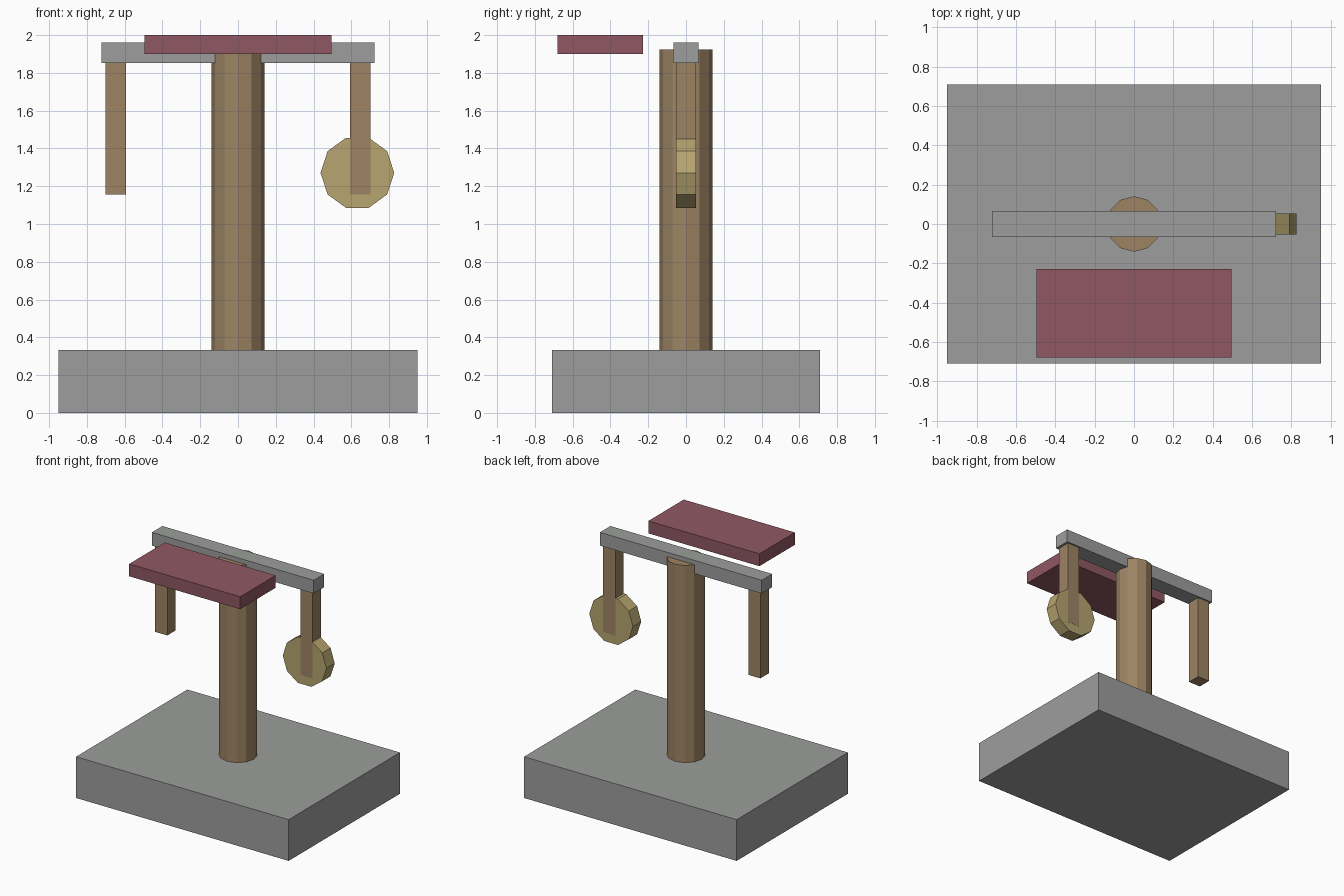
import bpy
import math

if "Cube" in bpy.data.objects:
    bpy.data.objects.remove(bpy.data.objects["Cube"])


def material(name, r, g, b):
    def lin(c):
        c /= 255
        return c / 12.92 if c <= 0.04045 else ((c + 0.055) / 1.055) ** 2.4
    m = bpy.data.materials.new(name)
    m.diffuse_color = (lin(r), lin(g), lin(b), 1)
    m.use_nodes = True
    m.node_tree.nodes["Principled BSDF"].inputs["Base Color"].default_value = m.diffuse_color
    return m


grey = material("stone grey", 156, 158, 156)
wood = material("brown wood", 157, 132, 100)
brass = material("pale brass", 183, 165, 112)
red = material("dull red", 144, 88, 99)


def box(name, mat, x, y, z):
    """Box from (min, max) ranges on each axis."""
    bpy.ops.mesh.primitive_cube_add(size=1, location=[(a + b) / 2 for a, b in (x, y, z)])
    ob = bpy.context.object
    ob.name = name
    ob.scale = [b - a for a, b in (x, y, z)]
    bpy.ops.object.transform_apply(location=False, rotation=False, scale=True)
    ob.data.materials.append(mat)
    return ob


def cylinder(name, mat, sides, radius, depth, location, rotation=(0, 0, 0)):
    bpy.ops.mesh.primitive_cylinder_add(vertices=sides, radius=radius, depth=depth,
                                        location=location, rotation=rotation)
    ob = bpy.context.object
    ob.name = name
    ob.data.materials.append(mat)
    return ob


# Base slab and central post
box("base", grey, (-0.95, 0.95), (-0.71, 0.71), (0, 0.333))
cylinder("post", wood, 12, 0.141, 1.595, (0, 0, 1.1275))

# Crossbeam through the top of the post
box("crossbeam", grey, (-0.723, 0.723), (-0.067, 0.067), (1.853, 1.96))

# Hanging arms at both ends
for side, label in ((-1, "left"), (1, "right")):
    cx = side * 0.648
    box(label + "_arm", wood, (cx - 0.054, cx + 0.054), (-0.054, 0.054), (1.157, 1.87))

# Ten-sided disc on the right arm, points to the sides
disc = cylinder("disc", brass, 10, 0.195, 0.106, (0.632, 0, 1.271))
disc.rotation_euler = (math.pi / 2, math.pi / 2, 0)
bpy.ops.object.transform_apply(location=False, rotation=True, scale=False)
# the primitive's first corner must lie on the x axis
xs = [v.co.x for v in disc.data.vertices]
if max(xs) < 0.19:
    disc.rotation_euler = (0, math.pi / 2, 0)
    bpy.ops.object.transform_apply(location=False, rotation=True, scale=False)

# Front panel, set apart from the beam
box("front_panel", red, (-0.496, 0.496), (-0.68, -0.228), (1.9, 2.0))
